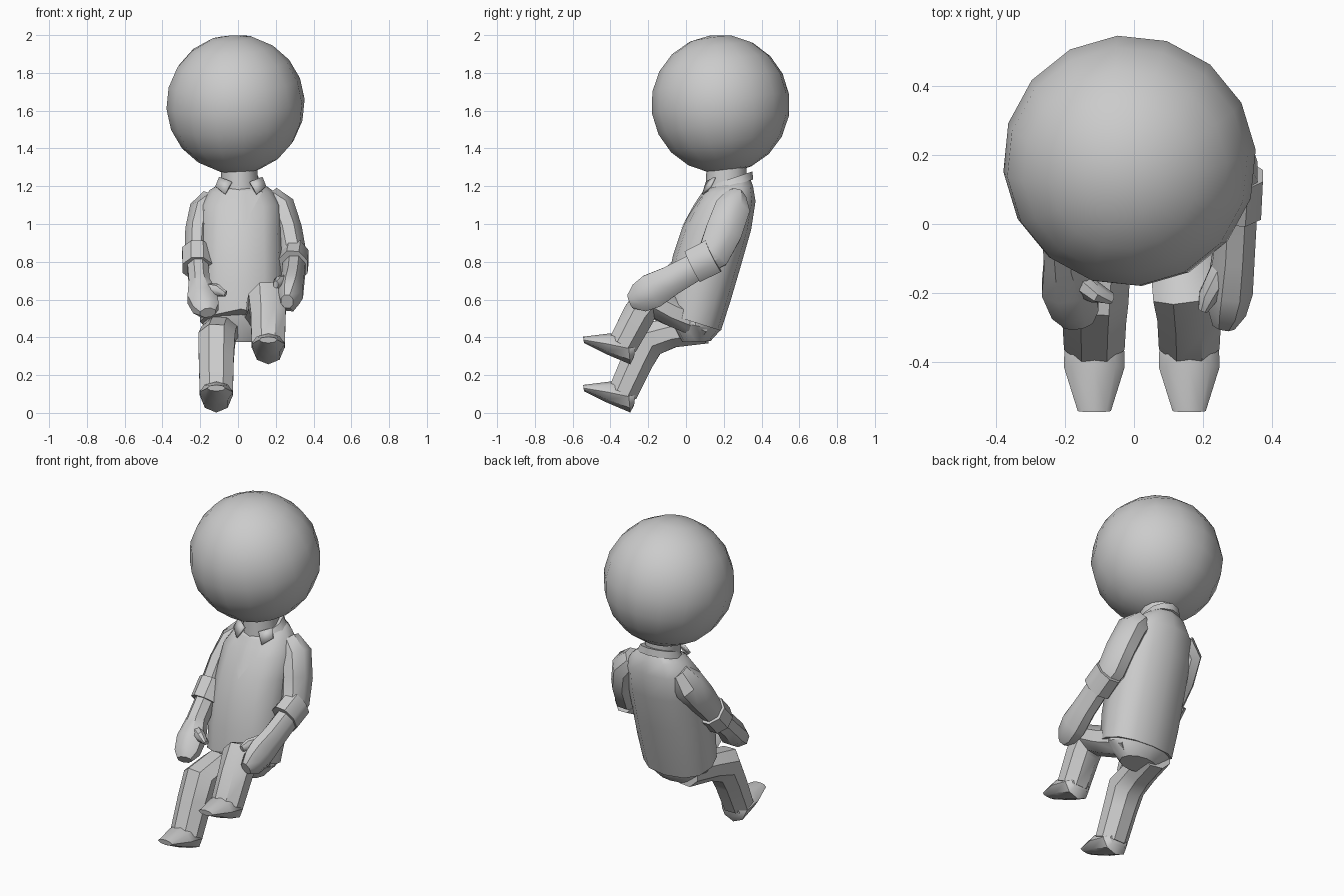
import bpy, bmesh
from math import sin, cos, pi, radians
from mathutils import Vector


def signed_pow(v, p):
    return (abs(v) ** p) * (1 if v >= 0 else -1)


def make(name, bm, angle=40):
    bmesh.ops.recalc_face_normals(bm, faces=bm.faces)
    mesh = bpy.data.meshes.new(name)
    bm.to_mesh(mesh)
    bm.free()
    ob = bpy.data.objects.new(name, mesh)
    bpy.context.collection.objects.link(ob)
    bpy.context.view_layer.objects.active = ob
    bpy.ops.object.select_all(action='DESELECT')
    ob.select_set(True)
    bpy.ops.object.shade_smooth_by_angle(angle=radians(angle))
    return ob


def loft(name, rings, caps=True, angle=40):
    """Skin a list of equal-length point rings."""
    bm = bmesh.new()
    vs = [[bm.verts.new(p) for p in r] for r in rings]
    n = len(vs[0])
    for a, b in zip(vs, vs[1:]):
        for i in range(n):
            j = (i + 1) % n
            bm.faces.new((a[i], a[j], b[j], b[i]))
    if caps:
        bm.faces.new(vs[0])
        bm.faces.new(vs[-1])
    return make(name, bm, angle)


def slice_ring(front, back, hw, cx=0.0, n=12, square=1.0):
    """Oval spanning two (y, z) points with half width hw; vertex 0 is the front point."""
    f, b = Vector((0, *front)), Vector((0, *back))
    mid, half = (f + b) / 2, (f - b) / 2
    pts = []
    for i in range(n):
        a = 2 * pi * i / n
        p = mid + half * signed_pow(cos(a), square)
        pts.append(Vector((cx + hw * signed_pow(sin(a), square), p.y, p.z)))
    return pts


def tube(name, path, n=8, angle=40):
    """Limb through (x, y, z, side radius, other radius) stations."""
    c = [Vector(p[:3]) for p in path]
    rings = []
    for i, p in enumerate(path):
        t = Vector()
        if i > 0:
            t += (c[i] - c[i - 1]).normalized()
        if i < len(c) - 1:
            t += (c[i + 1] - c[i]).normalized()
        t.normalize()
        u = Vector((1, 0, 0))
        u = (u - t * u.dot(t)).normalized()
        v = t.cross(u)
        rings.append([c[i] + u * p[3] * cos(2 * pi * (k + .5) / n)
                      + v * p[4] * sin(2 * pi * (k + .5) / n) for k in range(n)])
    return loft(name, rings, angle=angle)


def panel(name, pts, thick=0.012, cuts=0):
    bm = bmesh.new()
    bm.faces.new([bm.verts.new(p) for p in pts])
    if cuts:
        bmesh.ops.triangulate(bm, faces=bm.faces)
        bmesh.ops.subdivide_edges(bm, edges=bm.edges, cuts=cuts, use_grid_fill=True)
    ob = make(name, bm)
    if thick:
        m = ob.modifiers.new("thickness", 'SOLIDIFY')
        m.thickness = thick
    return ob


# head
bm = bmesh.new()
bmesh.ops.create_uvsphere(bm, u_segments=16, v_segments=10, radius=0.368)
head = make("head", bm, 60)
head.location = (-0.013, 0.183, 1.635)
head.rotation_euler = (radians(8), radians(-4), radians(5))

# neck
loft("neck", [slice_ring((0.10, 1.13), (0.32, 1.18), 0.10, 0.01),
              slice_ring((0.11, 1.32), (0.32, 1.34), 0.095, 0.005)])

# torso, leaning back, with a notched front hem
rings = [slice_ring(f, b, w, 0.015, 12, 0.85) for f, b, w in (
    ((-0.115, 0.53), (0.185, 0.435), 0.215),
    ((-0.10, 0.68), (0.235, 0.59), 0.225),
    ((-0.07, 0.83), (0.285, 0.76), 0.225),
    ((-0.02, 0.98), (0.345, 0.97), 0.22),
    ((0.04, 1.09), (0.368, 1.12), 0.215),
    ((0.085, 1.16), (0.355, 1.20), 0.165),
    ((0.105, 1.185), (0.34, 1.24), 0.11))]
rings[0][0].z += 0.02
torso = loft("torso", rings)

# V neckline laid on the chest
vneck = panel("neckline", [(-0.085, 0.12, 1.17), (0.02, -0.025, 0.97), (0.13, 0.12, 1.17),
                           (0.02, 0.09, 1.18)], 0, 4)
wrap = vneck.modifiers.new("wrap", 'SHRINKWRAP')
wrap.target = torso
wrap.wrap_mode = 'ABOVE_SURFACE'
wrap.offset = 0.005

# shirt collar: band and two folded points
loft("collar", [slice_ring((0.10, 1.165), (0.355, 1.235), 0.128, 0.015),
                slice_ring((0.115, 1.20), (0.352, 1.278), 0.105, 0.012)])
for side, label in ((-1, "left"), (1, "right")):
    panel("collar_point_" + label,
          [(0.015 + side * x, y, z) for x, y, z in
           ((0.05, 0.105, 1.225), (0.115, 0.15, 1.25), (0.135, 0.125, 1.20), (0.085, 0.085, 1.16))])

# hips
loft("hips", [slice_ring(f, b, w, 0.015) for f, b, w in (
    ((-0.09, 0.58), (0.19, 0.50), 0.195),
    ((-0.08, 0.49), (0.18, 0.435), 0.20),
    ((-0.02, 0.375), (0.13, 0.38), 0.12))])

# arms: sleeve, rolled cuff, forearm with hand, thumb
arms = {
    "right": dict(
        sleeve=[(0.16, 0.26, 1.14, .07, .06), (0.225, 0.245, 1.08, .085, .10),
                (0.265, 0.20, 0.96, .08, .105), (0.285, 0.145, 0.84, .08, .095),
                (0.29, 0.09, 0.80, .07, .075)],
        cuff=[(0.30, 0.145, 0.83, .08, .10), (0.29, 0.035, 0.775, .085, .098)],
        forearm=[(0.30, 0.10, 0.80, .065, .075), (0.29, -0.08, 0.70, .065, .085),
                 (0.28, -0.18, 0.645, .07, .10), (0.27, -0.245, 0.61, .06, .085),
                 (0.26, -0.295, 0.59, .035, .04)],
        thumb=[(0.26, -0.13, 0.70, .04, .035), (0.215, -0.21, 0.69, .03, .035),
               (0.20, -0.25, 0.68, .015, .02)]),
    "left": dict(
        sleeve=[(-0.13, 0.26, 1.13, .07, .06), (-0.185, 0.235, 1.06, .08, .10),
                (-0.215, 0.15, 0.95, .07, .09), (-0.22, 0.06, 0.84, .065, .075)],
        cuff=[(-0.217, 0.075, 0.855, .085, .09), (-0.215, -0.01, 0.765, .085, .09)],
        forearm=[(-0.215, 0.03, 0.81, .06, .07), (-0.205, -0.10, 0.69, .06, .07),
                 (-0.19, -0.18, 0.61, .085, .075), (-0.17, -0.25, 0.555, .075, .06),
                 (-0.16, -0.29, 0.53, .045, .03)],
        thumb=[(-0.18, -0.16, 0.65, .04, .04), (-0.11, -0.20, 0.65, .03, .035),
               (-0.065, -0.215, 0.63, .015, .02)]),
}
for label, parts in arms.items():
    for part, path in parts.items():
        tube(f"{label}_{part}", path)

# trouser legs: right knee raised, left lower
tube("right_leg", [(0.09, 0.10, 0.47, .10, .09), (0.135, -0.08, 0.54, .10, .085),
                   (0.155, -0.20, 0.595, .108, .108), (0.16, -0.25, 0.52, .10, .092),
                   (0.16, -0.335, 0.36, .095, .085)])
tube("left_leg", [(-0.07, 0.10, 0.45, .10, .09), (-0.10, -0.07, 0.425, .10, .085),
                  (-0.113, -0.20, 0.39, .105, .108), (-0.115, -0.255, 0.28, .10, .092),
                  (-0.115, -0.335, 0.105, .095, .085)])

# shoes, same wedge at two heights
for label, x, dz in (("right", 0.16, 0.255), ("left", -0.115, 0.0)):
    loft(label + "_shoe", [slice_ring((t[0], t[1] + dz), (b[0], b[1] + dz), w, x, 8)
                           for t, b, w in (
        ((-0.265, 0.12), (-0.275, 0.04), 0.06),
        ((-0.31, 0.17), (-0.295, 0.002), 0.085),
        ((-0.41, 0.165), (-0.42, 0.055), 0.088),
        ((-0.545, 0.148), (-0.54, 0.115), 0.048))])
